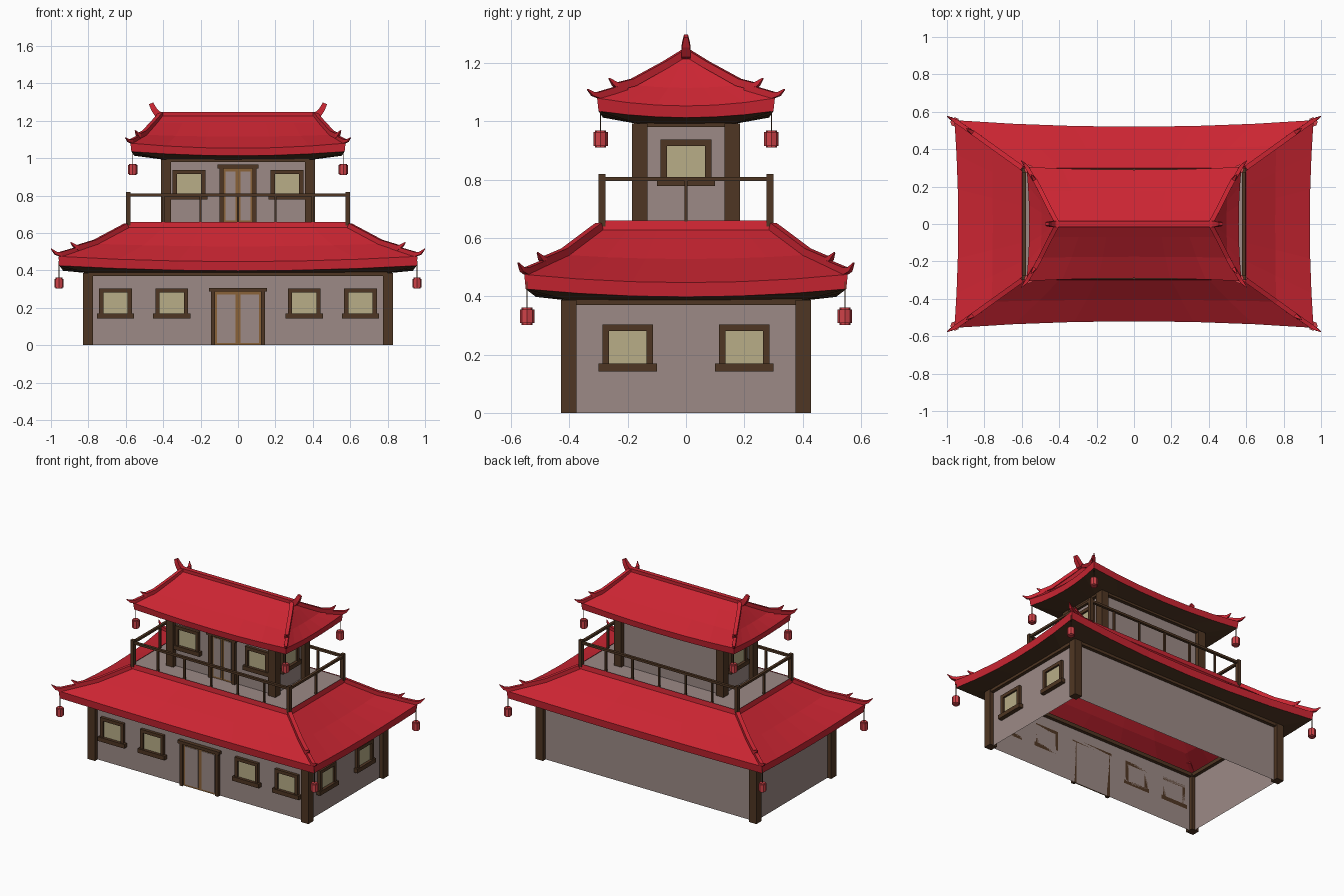
import bpy, bmesh, math
from mathutils import Vector, Matrix

if "Cube" in bpy.data.objects:
    bpy.data.objects.remove(bpy.data.objects["Cube"])


def material(name, r, g, b):
    m = bpy.data.materials.new(name)
    lin = [((c / 255 + 0.055) / 1.055) ** 2.4 for c in (r, g, b)]
    m.diffuse_color = (*lin, 1)
    m.use_nodes = True
    m.node_tree.nodes["Principled BSDF"].inputs["Base Color"].default_value = m.diffuse_color
    return m


RED = material("roof red", 203, 37, 50)
WALL = material("plaster grey", 156, 138, 134)
BROWN = material("dark wood", 79, 54, 35)
DOOR = material("light wood", 138, 98, 56)
PAPER = material("window cream", 184, 173, 135)
LANTERN = material("lantern red", 208, 66, 72)

SIGNS = [(sx, sy) for sx in (-1, 1) for sy in (-1, 1)]
I = Matrix.Identity(4)


def finish(bm, name, *mats):
    me = bpy.data.meshes.new(name)
    bm.to_mesh(me)
    bm.free()
    for m in mats:
        me.materials.append(m)
    ob = bpy.data.objects.new(name, me)
    bpy.context.collection.objects.link(ob)
    return ob


def box(bm, x0, x1, y0, y1, z0, z1, M=I):
    size = Matrix.Diagonal((x1 - x0, y1 - y0, z1 - z0, 1))
    mid = Matrix.Translation(((x0 + x1) / 2, (y0 + y1) / 2, (z0 + z1) / 2))
    bmesh.ops.create_cube(bm, size=1, matrix=M @ mid @ size)


def sweep(bm, path, sx=1, sy=1):
    """Rectangular tube through (x, y, z, half width, half height) points."""
    pts = [Vector((p[0] * sx, p[1] * sy, p[2])) for p in path]
    rings = []
    for i, p in enumerate(pts):
        d = (pts[min(i + 1, len(pts) - 1)] - pts[max(i - 1, 0)]).normalized()
        side = d.cross(Vector((0, 0, 1))).normalized()
        up = side.cross(d)
        w, h = path[i][3:]
        rings.append([bm.verts.new(p + side * w * a + up * h * b)
                      for a, b in ((-1, -1), (1, -1), (1, 1), (-1, 1))])
    for a, b in zip(rings, rings[1:]):
        for k in range(4):
            bm.faces.new((a[k], a[k - 1], b[k - 1], b[k]))
    bm.faces.new(rings[0])
    bm.faces.new(rings[-1][::-1])
    bmesh.ops.recalc_face_normals(bm, faces=bm.faces)


def roof(name, rings, n=6):
    """Loft of rings (corner x, corner y, mid x, mid y, corner z, mid z)."""
    bm = bmesh.new()
    loops = []
    for cx, cy, mx, my, zc, zm in rings:
        loop = []
        for side in range(4):
            for i in range(n):
                s = 2 * i / n - 1
                q = s * s
                hx, hy, z = mx + (cx - mx) * q, my + (cy - my) * q, zm + (zc - zm) * q
                p = [(s * cx, -hy), (hx, s * cy), (-s * cx, hy), (-hx, -s * cy)][side]
                loop.append(bm.verts.new((*p, z)))
        loops.append(loop)
    for j, (a, b) in enumerate(zip(loops, loops[1:])):
        for k in range(len(a)):
            f = bm.faces.new((a[k - 1], a[k], b[k], b[k - 1]))
            f.material_index = 1 if j == 0 else 0   # soffit ring is wood
    return finish(bm, name, RED, BROWN)


def storey(name, wx, wy, z0, z1, top):
    # open plaster walls
    bm = bmesh.new()
    box(bm, -wx, wx, -wy, wy, z0, top)
    bm.normal_update()
    bmesh.ops.delete(bm, geom=[f for f in bm.faces if abs(f.normal.z) > 0.5], context='FACES')
    finish(bm, name + "_walls", WALL)
    # corner pillars and top beams
    bm = bmesh.new()
    for sx, sy in SIGNS:
        x, y, h = sx * (wx + 0.002), sy * (wy + 0.002), 0.027
        box(bm, x - h, x + h, y - h, y + h, z0, top)
    for s in (-1, 1):
        box(bm, -wx, wx, s * wy - 0.022, s * wy + 0.022, z1, top + 0.008)
        box(bm, s * wx - 0.022, s * wx + 0.022, -wy, wy, z1, top + 0.008)
    finish(bm, name + "_pillars_and_beams", BROWN)


def window(name, x, y, angle, z0, z1):
    """Framed window; z0 is the sill bottom, z1 the frame top."""
    M = Matrix.Translation((x, y, 0)) @ Matrix.Rotation(math.radians(angle), 4, 'Z')
    bm = bmesh.new()
    box(bm, -0.1, 0.1, -0.028, 0, z0, z0 + 0.028, M)
    box(bm, -0.087, 0.087, -0.02, 0, z1 - 0.022, z1, M)
    for s in (-1, 1):
        a, b = sorted((s * 0.065, s * 0.087))
        box(bm, a, b, -0.02, 0, z0 + 0.028, z1 - 0.022, M)
    finish(bm, name + "_frame", BROWN)
    bm = bmesh.new()
    box(bm, -0.065, 0.065, -0.008, -0.001, z0 + 0.028, z1 - 0.022, M)
    finish(bm, name + "_paper", PAPER)


def door(name, y, w, z0, z1):
    M = Matrix.Translation((0, y, 0))
    bm = bmesh.new()
    box(bm, -w - 0.01, w + 0.01, -0.027, 0, z1 - 0.021, z1, M)
    for s in (-1, 1):
        a, b = sorted((s * (w - 0.022), s * w))
        box(bm, a, b, -0.022, 0, z0, z1 - 0.021, M)
    finish(bm, name + "_frame", BROWN)
    leaf, panel = bmesh.new(), bmesh.new()
    inner = w - 0.022
    for s in (-1, 1):
        a, b = sorted((s * 0.001, s * inner))
        box(leaf, a, b, -0.008, -0.001, z0, z1 - 0.021, M)
        a, b = sorted((s * 0.013, s * (inner - 0.012)))
        box(panel, a, b, -0.011, -0.007, z0 + 0.012, z1 - 0.036, M)
    finish(leaf, name + "_leaves", DOOR)
    finish(panel, name + "_panels", WALL)


def lanterns(name, x, y, z0, z1, hang):
    body, cord = bmesh.new(), bmesh.new()
    for sx, sy in SIGNS:
        for r, a, b in ((0.025, z0 + 0.006, z1 - 0.006), (0.019, z0, z1)):
            bmesh.ops.create_cone(body, cap_ends=True, segments=8, radius1=r, radius2=r, depth=b - a,
                                  matrix=Matrix.Translation((sx * x, sy * y, (a + b) / 2)))
        box(cord, sx * x - 0.002, sx * x + 0.002, sy * y - 0.002, sy * y + 0.002, z1, hang)
    finish(body, name, LANTERN)
    finish(cord, name + "_cords", BROWN)


# ground floor
storey("lower", 0.80, 0.40, 0, 0.37, 0.387)
for i, x in enumerate((-0.655, -0.355, 0.355, 0.655)):
    window(f"lower_front_window_{i}", x, -0.40, 0, 0.142, 0.303)
for i, y in enumerate((-0.2, 0.2)):
    window(f"lower_right_window_{i}", 0.80, y, 90, 0.142, 0.303)
door("lower_door", -0.40, 0.145, 0, 0.307)

# upper floor
storey("upper", 0.382, 0.157, 0.65, 0.98, 0.992)
for s in (-1, 1):
    window(f"upper_front_window_{s}", s * 0.262, -0.157, 0, 0.778, 0.938)
    window(f"upper_side_window_{s}", s * 0.382, 0, s * 90, 0.778, 0.938)
door("upper_door", -0.157, 0.1, 0.655, 0.965)

# roofs
roof("lower_roof", [(.80, .40, .80, .40, .385, .385),
                    (.955, .55, .935, .515, .425, .398),
                    (.96, .555, .94, .52, .475, .447),
                    (.76, .415, .755, .405, .542, .528),
                    (.60, .30, .60, .30, .628, .628),
                    (.592, .295, .592, .295, .66, .66)])
roof("upper_roof", [(.382, .157, .382, .157, .99, .99),
                    (.57, .30, .555, .285, 1.035, 1.013),
                    (.575, .305, .56, .29, 1.08, 1.053),
                    (.50, .18, .495, .175, 1.125, 1.115),
                    (.445, .07, .445, .07, 1.188, 1.188),
                    (.41, .003, .41, .003, 1.235, 1.235)])

# balcony floor
bm = bmesh.new()
bmesh.ops.create_grid(bm, x_segments=1, y_segments=1, size=1,
                      matrix=Matrix.Translation((0, 0, 0.655)) @ Matrix.Diagonal((0.592, 0.295, 1, 1)))
finish(bm, "balcony_floor", WALL)

# balcony railing
bm = bmesh.new()
for sx, sy in SIGNS:
    x, y = sx * 0.587, sy * 0.288
    box(bm, x - 0.012, x + 0.012, y - 0.012, y + 0.012, 0.64, 0.82)
for s in (-1, 1):
    y, x = s * 0.288, s * 0.587
    box(bm, -0.587, 0.587, y - 0.009, y + 0.009, 0.795, 0.81)
    box(bm, x - 0.009, x + 0.009, -0.288, 0.288, 0.795, 0.81)
    for i in range(-2, 3):
        box(bm, i * 0.2 - 0.006, i * 0.2 + 0.006, y - 0.006, y + 0.006, 0.65, 0.8)
    box(bm, x - 0.006, x + 0.006, -0.006, 0.006, 0.65, 0.8)
finish(bm, "balcony_railing", BROWN)

# hip ridges with upturned tips, in two tiers
hips = {
    "lower": ([(.595, .297, .64, .013, .013), (.76, .415, .552, .013, .013),
               (.86, .487, .52, .013, .014), (.875, .497, .532, .009, .008), (.895, .51, .55, .002, .002)],
              [(.82, .457, .524, .011, .012), (.95, .548, .486, .011, .012),
               (.975, .562, .492, .008, .008), (.999, .576, .515, .002, .002)]),
    "upper": ([(.41, .005, 1.235, .012, .012), (.445, .07, 1.195, .012, .012), (.50, .18, 1.134, .012, .013),
               (.53, .235, 1.12, .012, .013), (.538, .246, 1.13, .008, .008), (.55, .264, 1.148, .002, .002)],
              [(.515, .205, 1.118, .010, .011), (.57, .300, 1.09, .010, .011),
               (.585, .319, 1.094, .007, .007), (.602, .338, 1.11, .002, .002)]),
}
for name, paths in hips.items():
    bm = bmesh.new()
    for sx, sy in SIGNS:
        for path in paths:
            sweep(bm, path, sx, sy)
    finish(bm, name + "_hip_ridges", RED)

# top ridge and its end finials
bm = bmesh.new()
box(bm, -0.42, 0.42, -0.015, 0.015, 1.21, 1.248)
for s in (-1, 1):
    sweep(bm, [(.40, 0, 1.225, .016, .018), (.43, 0, 1.235, .016, .018),
               (.45, 0, 1.262, .014, .015), (.465, 0, 1.293, .007, .012)], s)
finish(bm, "top_ridge", RED)

# hanging lanterns
lanterns("lower_lanterns", 0.957, 0.545, 0.302, 0.361, 0.45)
lanterns("upper_lanterns", 0.563, 0.293, 0.910, 0.969, 1.06)
